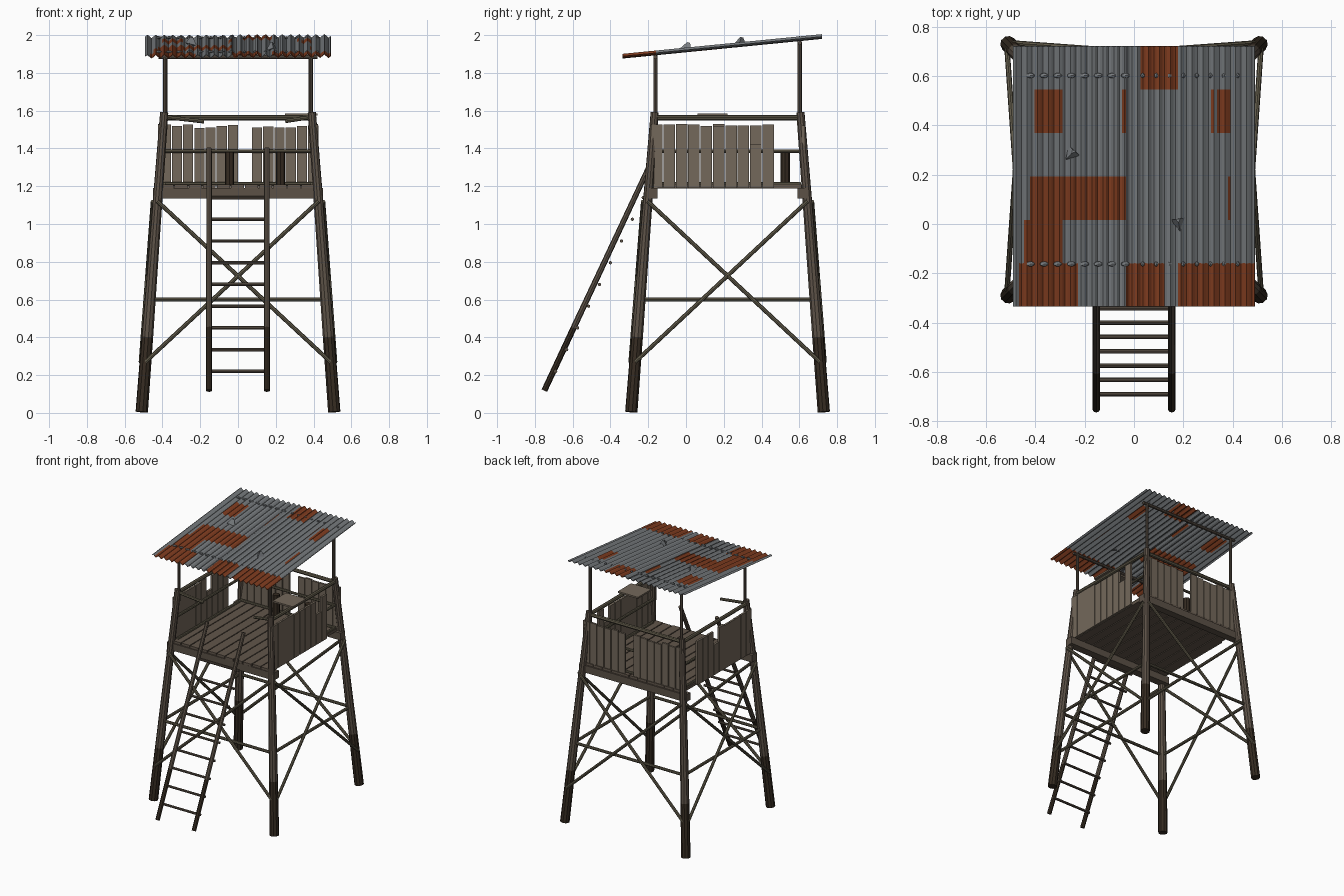
import bpy, bmesh, math, random
from mathutils import Vector

random.seed(4)
if "Cube" in bpy.data.objects:
    bpy.data.objects.remove(bpy.data.objects["Cube"])


def material(name, rgb):
    m = bpy.data.materials.new(name)
    m.use_nodes = True
    col = (*[(c / 255) ** 2.2 for c in rgb], 1)
    m.diffuse_color = col
    m.node_tree.nodes["Principled BSDF"].inputs["Base Color"].default_value = col
    return m


LOG = material("log brown", (92, 82, 72))
DARK = material("damp dark wood", (56, 47, 38))
PLANK = material("plank brown", (115, 104, 91))
DECK = material("deck brown", (98, 87, 76))
POLE = material("pole olive", (98, 92, 76))
TIN = material("tin grey", (120, 124, 127))
RUST = material("rust", (132, 65, 38))


def finish(name, bm, mats):
    bmesh.ops.recalc_face_normals(bm, faces=bm.faces)
    me = bpy.data.meshes.new(name)
    bm.to_mesh(me)
    bm.free()
    for m in mats:
        me.materials.append(m)
    ob = bpy.data.objects.new(name, me)
    bpy.context.collection.objects.link(ob)
    return ob


def rod(name, stops, mats, sides=8):
    """Round pole through (point, radius) stops, one material per segment."""
    bm = bmesh.new()
    pts = [Vector(p) for p, r in stops]
    turn = (pts[-1] - pts[0]).to_track_quat("Z", "Y")
    rings = []
    for p, (_, r) in zip(pts, stops):
        angles = [2 * math.pi * i / sides for i in range(sides)]
        rings.append([bm.verts.new(p + turn @ Vector((r * math.cos(a), r * math.sin(a), 0)))
                      for a in angles])
    for k in range(len(rings) - 1):
        for i in range(sides):
            j = (i + 1) % sides
            f = bm.faces.new((rings[k][i], rings[k][j], rings[k + 1][j], rings[k + 1][i]))
            f.material_index = k
    bm.faces.new(rings[0])
    bm.faces.new(rings[-1]).material_index = len(rings) - 2
    return finish(name, bm, mats)


def pole(name, a, b, r=0.01, mat=POLE):
    return rod(name, [(a, r), (b, r)], [mat])


def box(name, lo, hi, mat):
    bm = bmesh.new()
    bmesh.ops.create_cube(bm, size=1)
    for v in bm.verts:
        v.co = [l + (h - l) * (c + 0.5) for l, h, c in zip(lo, hi, v.co)]
    return finish(name, bm, [mat])


MID = 0.22      # depth centre of the tower


def leg_point(sx, sy, z, out_x=0, out_y=0):
    t = z / 1.6
    return Vector((sx * (0.51 - 0.12 * t + out_x), MID + sy * (0.51 - 0.125 * t + out_y), z))


# Legs with damp feet, and thin roof posts
corners = [(-1, -1), (1, -1), (1, 1), (-1, 1)]
for sx, sy in corners:
    tag = ("front" if sy < 0 else "back") + ("_left" if sx > 0 else "_right")
    rod(tag + "_leg", [(leg_point(sx, sy, 0.005), 0.033), (leg_point(sx, sy, 0.4), 0.031),
                       (leg_point(sx, sy, 1.59), 0.022)], [DARK, LOG], 10)
    top = 1.895 if sy < 0 else 1.965
    pole(tag + "_roof_post", (sx * 0.385, MID + sy * 0.382, 1.5),
         (sx * 0.385, MID + sy * 0.382, top), 0.011, LOG)

# Cross braces and middle ties on the four sides
for n, (a, b) in enumerate(zip(corners, corners[1:] + corners[:1])):
    side = ("front", "left", "back", "right")[n]
    ox, oy = (0, 0.025) if n % 2 == 0 else (0.025, 0)
    for k, (p, q) in enumerate(((a, b), (b, a))):
        pole(f"{side}_brace_{k}", leg_point(*p, 0.27, ox, oy), leg_point(*q, 1.12, ox, oy),
             0.011, POLE)
    pole(side + "_tie", leg_point(*a, 0.6), leg_point(*b, 0.6), 0.011, POLE)

# Platform beams and deck boards
box("front_beam", (-0.45, -0.21, 1.135), (0.45, -0.15, 1.19), LOG)
box("back_beam", (-0.45, 0.59, 1.135), (0.45, 0.645, 1.19), LOG)
for i in range(11):
    x = -0.41 + i * 0.0747
    box(f"deck_board_{i}", (x, -0.2 - random.uniform(0, 0.012), 1.188),
        (x + 0.068, 0.635, 1.208), DECK)

# Plank walls: missing planks leave gaps, and a few are broken short
for sx, side, short in ((1, "left", 8), (-1, "right", 6)):
    for i in range(12):
        if i in (10, 11):
            continue
        y = -0.185 + i * 0.0655
        top = 1.42 if i == short else 1.53 - random.uniform(0, 0.012)
        box(f"{side}_wall_plank_{i}", (sx * 0.415 - 0.008, y, 1.19),
            (sx * 0.415 + 0.008, y + 0.061, top), PLANK)
for i in range(14):
    if i == 7:
        continue
    x = -0.41 + i * 0.0595 + (0.008 if i > 7 else 0)
    box(f"back_wall_plank_{i}", (x, 0.615, 1.19),
        (x + 0.054, 0.63, 1.53 - random.uniform(0, 0.022)), PLANK)

# Rails on the closed sides, snapped stubs on the open front
for k, z in enumerate((1.213, 1.385, 1.563)):
    r = 0.014 if k == 2 else 0.01
    pole(f"back_rail_{k}", (-0.4, 0.6, z), (0.4, 0.6, z), r, POLE)
    for sx, side in ((1, "left"), (-1, "right")):
        pole(f"{side}_rail_{k}", (sx * 0.393, -0.165, z), (sx * 0.393, 0.605, z), r, POLE)
pole("right_rail_stub", (-0.4, -0.165, 1.568), (-0.18, -0.16, 1.543), 0.011, POLE)
pole("left_rail_stub", (0.4, -0.165, 1.568), (0.25, -0.16, 1.545), 0.011, POLE)
box("rail_shelf", (0.25, 0.06, 1.574), (0.42, 0.22, 1.586), PLANK)
for k, x in enumerate((-0.045, 0.225)):
    pole(f"stump_{k}", (x, 0.525, 1.208), (x, 0.525, 1.38), 0.025, DARK)

# Ladder
for sx, side in ((1, "left"), (-1, "right")):
    rod(side + "_ladder_rail", [((sx * 0.153, -0.75, 0.118), 0.016),
                                ((sx * 0.153, -0.595, 0.45), 0.016),
                                ((sx * 0.153, -0.15, 1.4), 0.014)], [DARK, LOG])
for i in range(9):
    y, z = -0.69 + i * 0.058, 0.22 + i * 0.115
    pole(f"ladder_rung_{i}", (-0.168, y, z), (0.168, y, z), 0.009, LOG)


# Corrugated roof
def roof_z(y):
    return 1.887 + (y + 0.335) * 0.0985


PATCHES = [(0.03, 0.18, 5), (-0.40, -0.29, 4), (-0.05, -0.025, 4), (0.31, 0.327, 4),
           (0.34, 0.395, 4), (-0.42, -0.025, 2), (-0.45, -0.29, 1), (0.375, 0.395, 2),
           (-0.47, -0.22, 0), (-0.03, 0.12, 0), (0.18, 0.5, 0)]
ROWS, STEP, WAVE = 6, 0.176, 0.0446


def roof_sheet(name, x0, x1, lift):
    bm = bmesh.new()
    cols = round((x1 - x0) / WAVE * 4)
    xs = [x0 + (x1 - x0) * i / cols for i in range(cols + 1)]
    grid = [[bm.verts.new((x, -0.335 + j * STEP, roof_z(-0.335 + j * STEP) + lift
                           + 0.009 * math.sin(2 * math.pi * x / WAVE))) for x in xs]
            for j in range(ROWS + 1)]
    for j in range(ROWS):
        for i in range(cols):
            f = bm.faces.new((grid[j][i], grid[j][i + 1], grid[j + 1][i + 1], grid[j + 1][i]))
            x = (xs[i] + xs[i + 1]) / 2
            f.material_index = int(any(a < x < b and j == r for a, b, r in PATCHES))
    ob = finish(name, bm, [TIN, RUST])
    mod = ob.modifiers.new("thickness", "SOLIDIFY")
    mod.thickness = 0.004
    mod.offset = 0


roof_sheet("right_roof_sheet", -0.49, -0.015, 0)
roof_sheet("left_roof_sheet", -0.03, 0.49, 0.003)

# Roof beams, nail heads and torn flaps
for k, y in enumerate((-0.162, 0.602)):
    z = roof_z(y)
    pole(f"roof_beam_{k}", (-0.42, y, z - 0.02), (0.42, y, z - 0.02), 0.011, LOG)
    for i in range(16):
        x = -0.42 + i * 0.055 + (0.015 if i > 7 else 0)
        wide = 0.02 if i < 8 else 0.009
        bm = bmesh.new()
        bmesh.ops.create_icosphere(bm, subdivisions=1, radius=1)
        for v in bm.verts:
            v.co = (x + v.co.x * wide, y + v.co.y * 0.011, z + 0.008 + v.co.z * 0.008)
        finish(f"nail_{k}_{i}", bm, [TIN])
for k, (x, y, turn) in enumerate(((-0.25, 0.29, 0.3), (0.18, 0.01, 1.2))):
    bm = bmesh.new()
    bmesh.ops.create_cone(bm, cap_ends=True, segments=3, radius1=0.036, radius2=0.01, depth=0.04)
    bmesh.ops.rotate(bm, verts=bm.verts, matrix=Vector((0.25, 0.15, 1)).to_track_quat("Z", "Y")
                     .to_matrix())
    bmesh.ops.rotate(bm, verts=bm.verts, matrix=Vector((math.cos(turn), math.sin(turn), 0))
                     .to_track_quat("X", "Z").to_matrix())
    bmesh.ops.translate(bm, verts=bm.verts, vec=(x, y, roof_z(y) + 0.02))
    finish(f"torn_flap_{k}", bm, [TIN])
